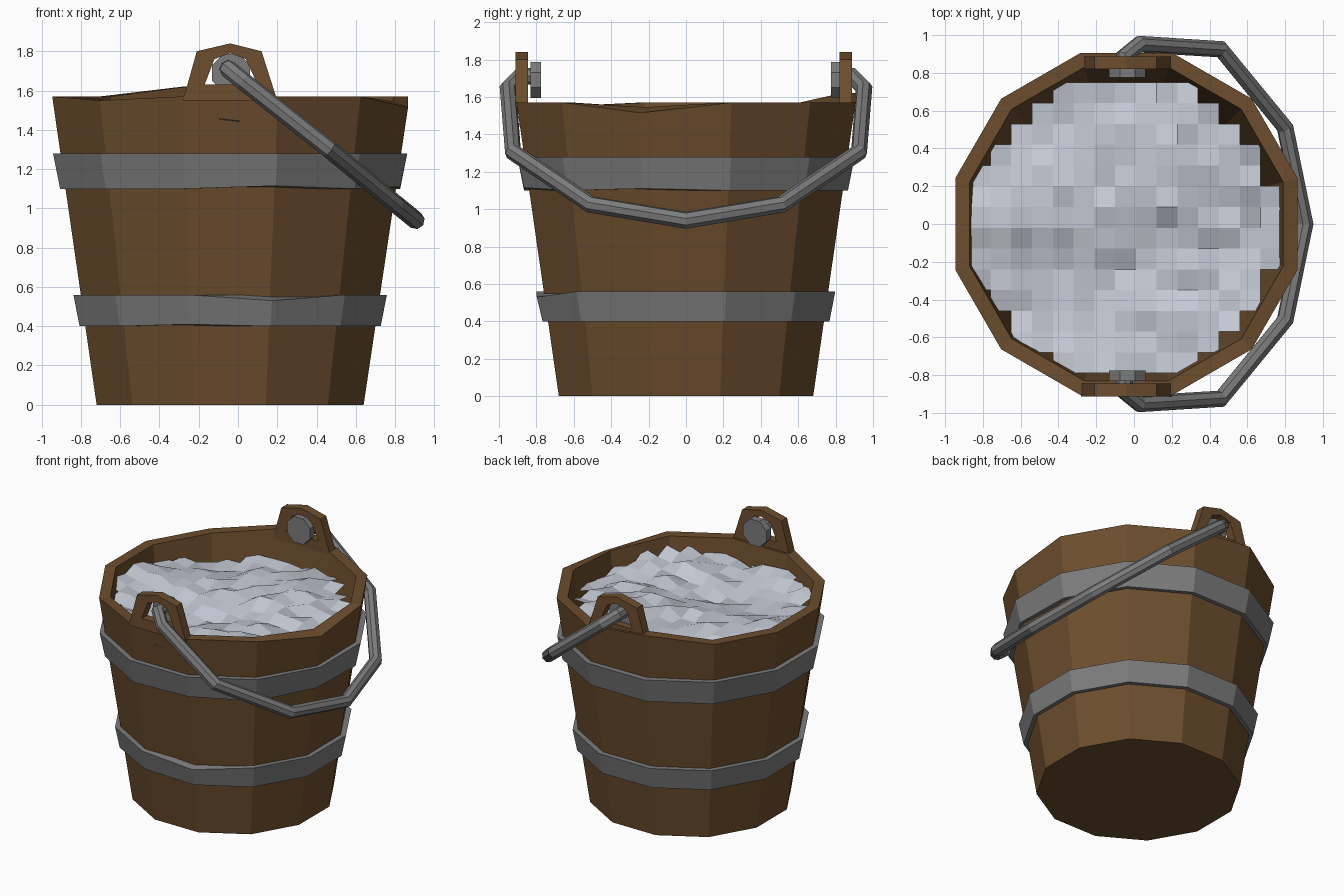
import bpy, math, random

if "Cube" in bpy.data.objects:
    bpy.data.objects.remove(bpy.data.objects["Cube"])

random.seed(4)
SIDES = 12
CX = -0.04                      # bucket axis sits slightly left of the handle
C15 = math.cos(math.radians(15))


def material(name, rgb):
    m = bpy.data.materials.new(name)
    m.diffuse_color = (*rgb, 1)
    m.use_nodes = True
    m.node_tree.nodes["Principled BSDF"].inputs["Base Color"].default_value = m.diffuse_color
    return m


wood = material("wood", (0.15, 0.075, 0.027))
iron = material("iron", (0.2, 0.2, 0.2))
water = material("water", (0.55, 0.58, 0.65))


def add_mesh(name, verts, faces, mat):
    me = bpy.data.meshes.new(name)
    me.from_pydata(verts, [], faces)
    me.materials.append(mat)
    ob = bpy.data.objects.new(name, me)
    bpy.context.collection.objects.link(ob)
    return ob


def lathe(name, rings, mat, closed=False, lift=None):
    """Twelve-sided lathe of (apothem, z) rings; lift = {(ring, side): dz}."""
    lift = lift or {}
    verts, faces = [], []
    for k, (a, z) in enumerate(rings):
        for i in range(SIDES):
            t = math.radians(15 + 30 * i)
            r = a / C15
            verts.append((CX + r * math.cos(t), r * math.sin(t), z + lift.get((k, i), 0)))
    n = len(rings)
    for k in range(n if closed else n - 1):
        p, q = k * SIDES, (k + 1) % n * SIDES
        for i in range(SIDES):
            j = (i + 1) % SIDES
            faces.append((p + i, p + j, q + j, q + i))
    if not closed:
        faces.append(tuple(reversed(range(SIDES))))
        faces.append(tuple(range((n - 1) * SIDES, n * SIDES)))
    return add_mesh(name, verts, faces, mat)


# Tapered wooden tub with a slightly uneven rim
lathe("tub", [(0.68, 0), (0.906, 1.57), (0.83, 1.57), (0.64, 0.1)], wood,
      lift={(1, 11): -0.055, (2, 11): -0.025, (1, 7): -0.02, (2, 7): -0.02,
            (1, 3): 0.05, (2, 3): 0.05})

# Iron hoops
for name, a0, z0, a1, z1, bumps in (
        ("lower_hoop", 0.767, 0.40, 0.798, 0.56, {(1, 9): -0.03, (0, 8): 0.01}),
        ("upper_hoop", 0.866, 1.10, 0.902, 1.28, {(0, 9): 0.015, (0, 11): 0.01})):
    lathe(name, [(a0, z0), (a1, z1), (a1 - 0.06, z1), (a0 - 0.06, z0)], iron, True, bumps)

# Ears with a hole, and the washers on their inner side
outer = [(-0.28, 1.55), (-0.21, 1.80), (-0.04, 1.84), (0.12, 1.80), (0.20, 1.55)]
inner = [(-0.17, 1.63), (-0.12, 1.76), (-0.04, 1.79), (0.04, 1.76), (0.10, 1.63)]
for label, s, y0, y1 in (("front", -1, 0.845, 0.912), ("back", 1, 0.82, 0.888)):
    verts = [(x, s * y, z) for y in (y0, y1) for ring in (outer, inner) for x, z in ring]
    faces = []
    for i in range(5):
        j = (i + 1) % 5
        for a, b in ((0, 5), (5, 15), (15, 10), (10, 0)):
            f = (a + i, a + j, b + j, b + i)
            faces.append(f if s < 0 else f[::-1])
    add_mesh(label + "_ear", verts, faces, wood)

    bpy.ops.mesh.primitive_cylinder_add(vertices=8, radius=0.105, depth=0.055,
                                        location=(-0.035, s * 0.803, 1.69),
                                        rotation=(math.pi / 2, math.pi / 8, 0))
    washer = bpy.context.object
    washer.name = label + "_washer"
    washer.data.materials.append(iron)

# Bail handle hanging to the right
half = [(-0.05, 0.79, 1.71), (-0.05, 0.89, 1.71), (0.03, 0.952, 1.645),
        (0.46, 0.925, 1.305), (0.80, 0.51, 1.025)]
path = half + [(0.905, 0, 0.94)] + [(x, -y, z) for x, y, z in reversed(half)]
cu = bpy.data.curves.new("handle", "CURVE")
cu.dimensions = "3D"
cu.bevel_depth = 0.046
cu.bevel_resolution = 2
cu.use_fill_caps = True
sp = cu.splines.new("POLY")
sp.points.add(len(path) - 1)
sp.use_smooth = False
for p, co in zip(sp.points, path):
    p.co = (*co, 1)
cu.materials.append(iron)
handle = bpy.data.objects.new("handle", cu)
bpy.context.collection.objects.link(handle)
bpy.ops.object.select_all(action="DESELECT")
handle.select_set(True)
bpy.context.view_layer.objects.active = handle
bpy.ops.object.convert(target="MESH")

# Choppy water: a faceted grid trimmed in steps to the tub
N, STEP = 16, 0.11
verts, faces = [], []
for j in range(N + 1):
    for i in range(N + 1):
        x, y = -0.87 + i * STEP, -0.90 + j * STEP
        z = 1.44 + 0.03 * math.sin(5 * x + 2 * y) + 0.025 * math.sin(6 * y - 2 * x)
        verts.append((x, y, z + random.uniform(-0.03, 0.03)))
for j in range(N):
    for i in range(N):
        k = j * (N + 1) + i
        quad = (k, k + 1, k + N + 2, k + N + 1)
        if all(math.hypot(verts[v][0] + 0.06, verts[v][1] + 0.03) < 0.88 for v in quad):
            faces.append(quad)
surface = add_mesh("water_surface", verts, faces, water)
used = {v for f in faces for v in f}
import bmesh
bm = bmesh.new()
bm.from_mesh(surface.data)
bmesh.ops.delete(bm, geom=[v for v in bm.verts if not v.link_faces], context="VERTS")
bm.to_mesh(surface.data)
bm.free()
